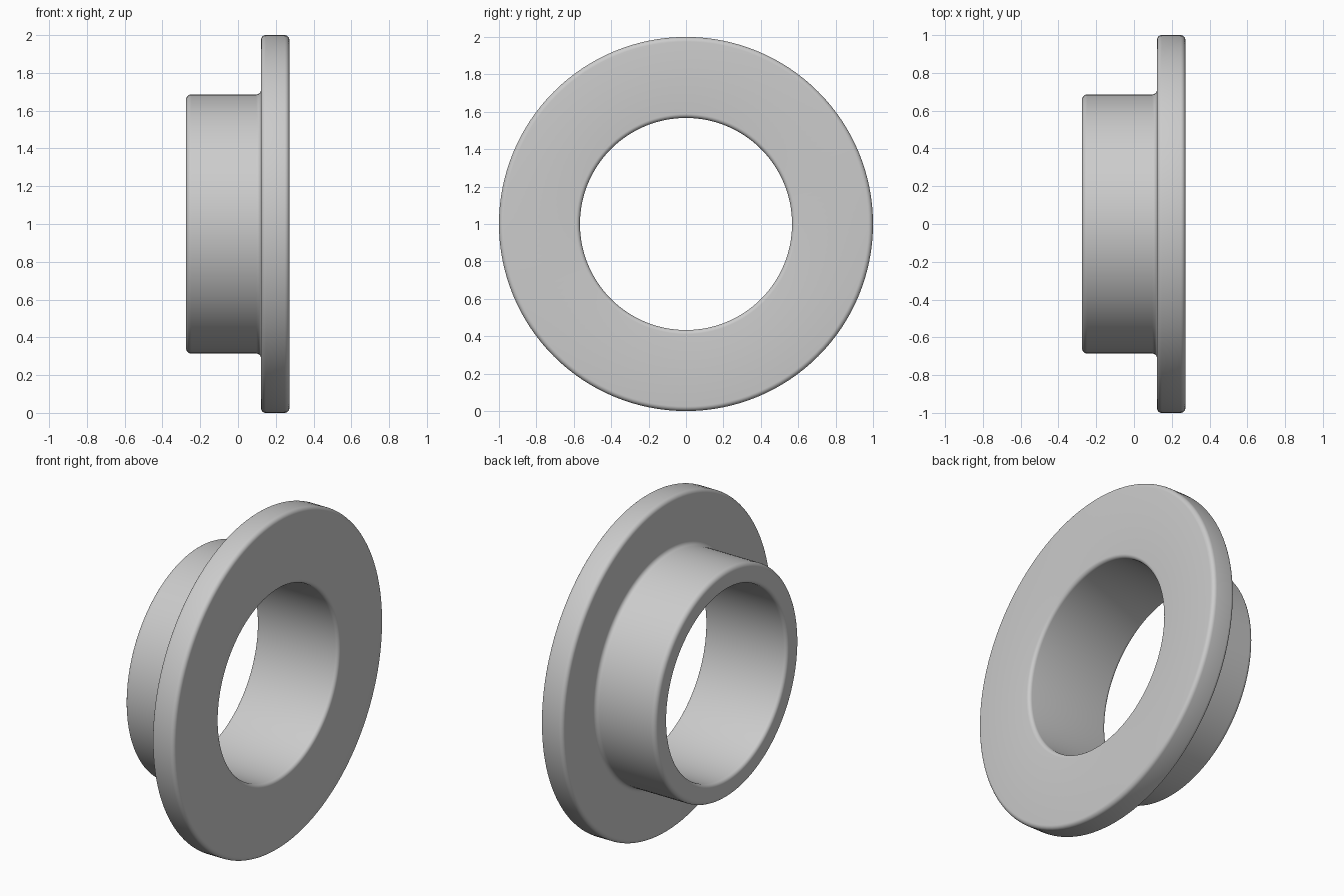
import bpy, bmesh, math
from mathutils import Vector, Matrix

if "Cube" in bpy.data.objects:
    bpy.data.objects.remove(bpy.data.objects["Cube"])

SEGMENTS = 128
ARC_STEPS = 6

# Half cross-section as (x, radius, corner rounding)
CORNERS = [
    (-0.275, 0.567, 0.022),  # bore, sleeve end
    (-0.275, 0.686, 0.028),  # sleeve rim
    (0.122, 0.686, 0.025),   # fillet between sleeve and flange
    (0.122, 1.0, 0.025),     # flange rim, inner side
    (0.272, 1.0, 0.025),     # flange rim, outer side
    (0.272, 0.567, 0.022),   # bore, flange end
]


def rounded(corners):
    """Replace each right-angled corner by a quarter arc."""
    points = []
    for i, (x, r, radius) in enumerate(corners):
        here = Vector((x, r))
        a = (Vector(corners[i - 1][:2]) - here).normalized()
        b = (Vector(corners[(i + 1) % len(corners)][:2]) - here).normalized()
        centre = here + (a + b) * radius
        for k in range(ARC_STEPS + 1):
            t = math.pi / 2 * k / ARC_STEPS
            points.append(centre - (b * math.cos(t) + a * math.sin(t)) * radius)
    return points


# Flanged bushing: the section revolved around the x axis
bm = bmesh.new()
profile = rounded(CORNERS)
rings = []
for s in range(SEGMENTS):
    turn = Matrix.Rotation(math.tau * s / SEGMENTS, 3, 'X')
    rings.append([bm.verts.new(turn @ Vector((p.x, 0, p.y)) + Vector((0, 0, 1)))
                  for p in profile])
n = len(profile)
for s in range(SEGMENTS):
    r0, r1 = rings[s], rings[(s + 1) % SEGMENTS]
    for i in range(n):
        j = (i + 1) % n
        bm.faces.new((r0[i], r0[j], r1[j], r1[i]))
bmesh.ops.recalc_face_normals(bm, faces=bm.faces)
mesh = bpy.data.meshes.new("flanged_bushing")
bm.to_mesh(mesh)
bm.free()

bushing = bpy.data.objects.new("flanged_bushing", mesh)
bpy.context.collection.objects.link(bushing)

grey = bpy.data.materials.new("light_grey")
grey.diffuse_color = (0.6, 0.6, 0.6, 1)
grey.use_nodes = True
grey.node_tree.nodes["Principled BSDF"].inputs["Base Color"].default_value = grey.diffuse_color
mesh.materials.append(grey)

# Smooth shading
bpy.context.view_layer.objects.active = bushing
bushing.select_set(True)
bpy.ops.object.shade_smooth_by_angle(angle=math.radians(30))
